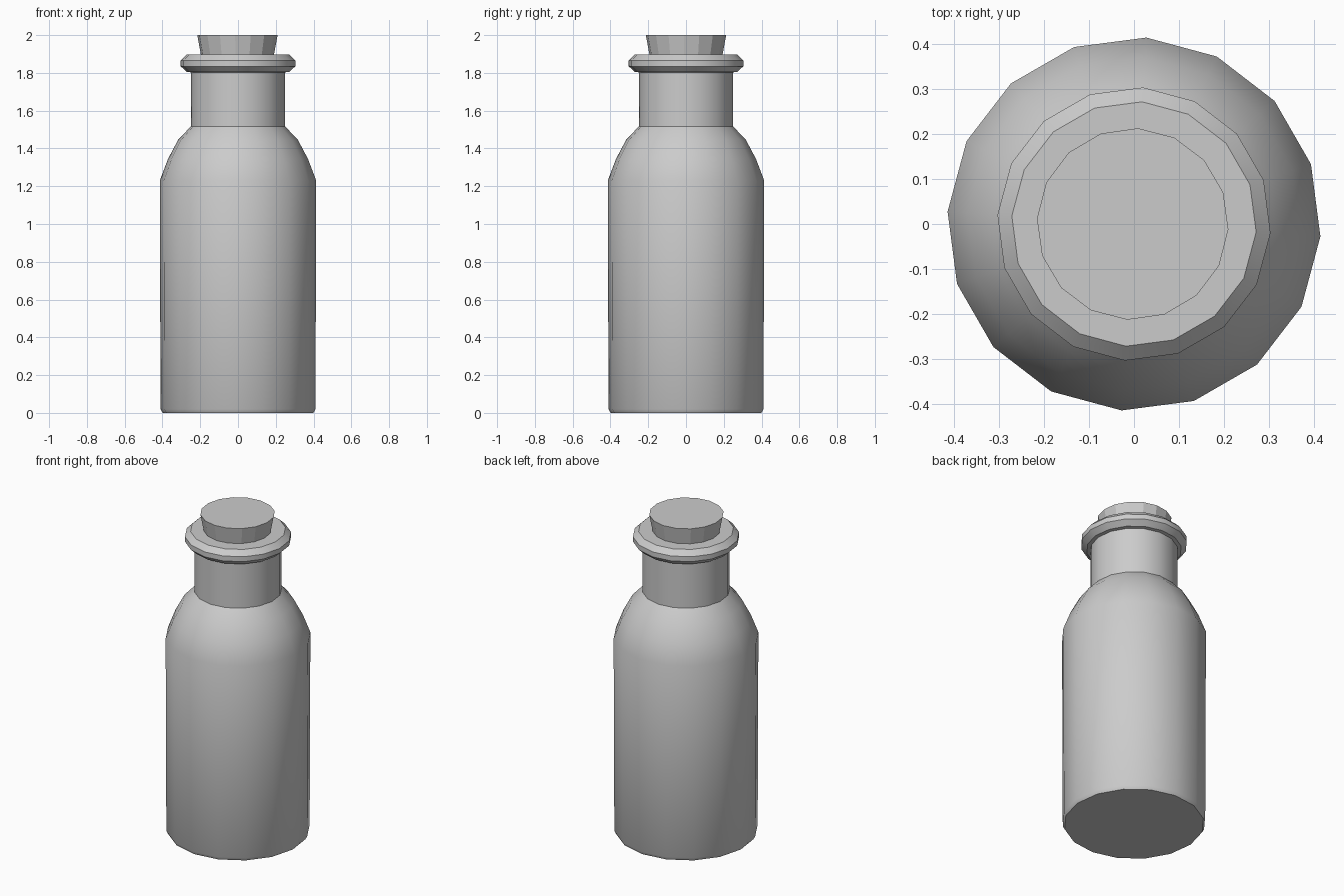
import bpy, bmesh, math

if "Cube" in bpy.data.objects:
    bpy.data.objects.remove(bpy.data.objects["Cube"])

SIDES = 16


def lathe(name, profile, phase, smooth):
    """Closed solid of revolution from (radius, z) points, bottom to top."""
    bm = bmesh.new()
    rings = []
    for r, z in profile:
        angles = [math.radians(phase) + math.tau * i / SIDES for i in range(SIDES)]
        rings.append([bm.verts.new((r * math.cos(a), r * math.sin(a), z)) for a in angles])
    for low, high in zip(rings, rings[1:]):
        for i in range(SIDES):
            j = (i + 1) % SIDES
            bm.faces.new((low[i], low[j], high[j], high[i]))
    bm.faces.new(rings[0][::-1])
    bm.faces.new(rings[-1])
    mesh = bpy.data.meshes.new(name)
    bm.to_mesh(mesh)
    bm.free()
    ob = bpy.data.objects.new(name, mesh)
    bpy.context.collection.objects.link(ob)
    if smooth:
        bpy.ops.object.select_all(action='DESELECT')
        ob.select_set(True)
        bpy.context.view_layer.objects.active = ob
        bpy.ops.object.shade_smooth_by_angle(angle=math.radians(32))
    return ob


# bottle: base bevel, body, rounded shoulder, neck and lip
lathe("bottle", [
    (0.40, 0.0), (0.411, 0.02), (0.415, 1.23),
    (0.371, 1.345), (0.318, 1.445), (0.25, 1.517),
    (0.25, 1.803), (0.272, 1.805), (0.304, 1.835),
    (0.304, 1.866), (0.272, 1.897),
], -3.8, True)

# tapered cork pushed into the mouth
cork = lathe("cork", [(0.185, 1.85), (0.213, 2.0)], -3.2, False)
cork.location.x = -0.003
